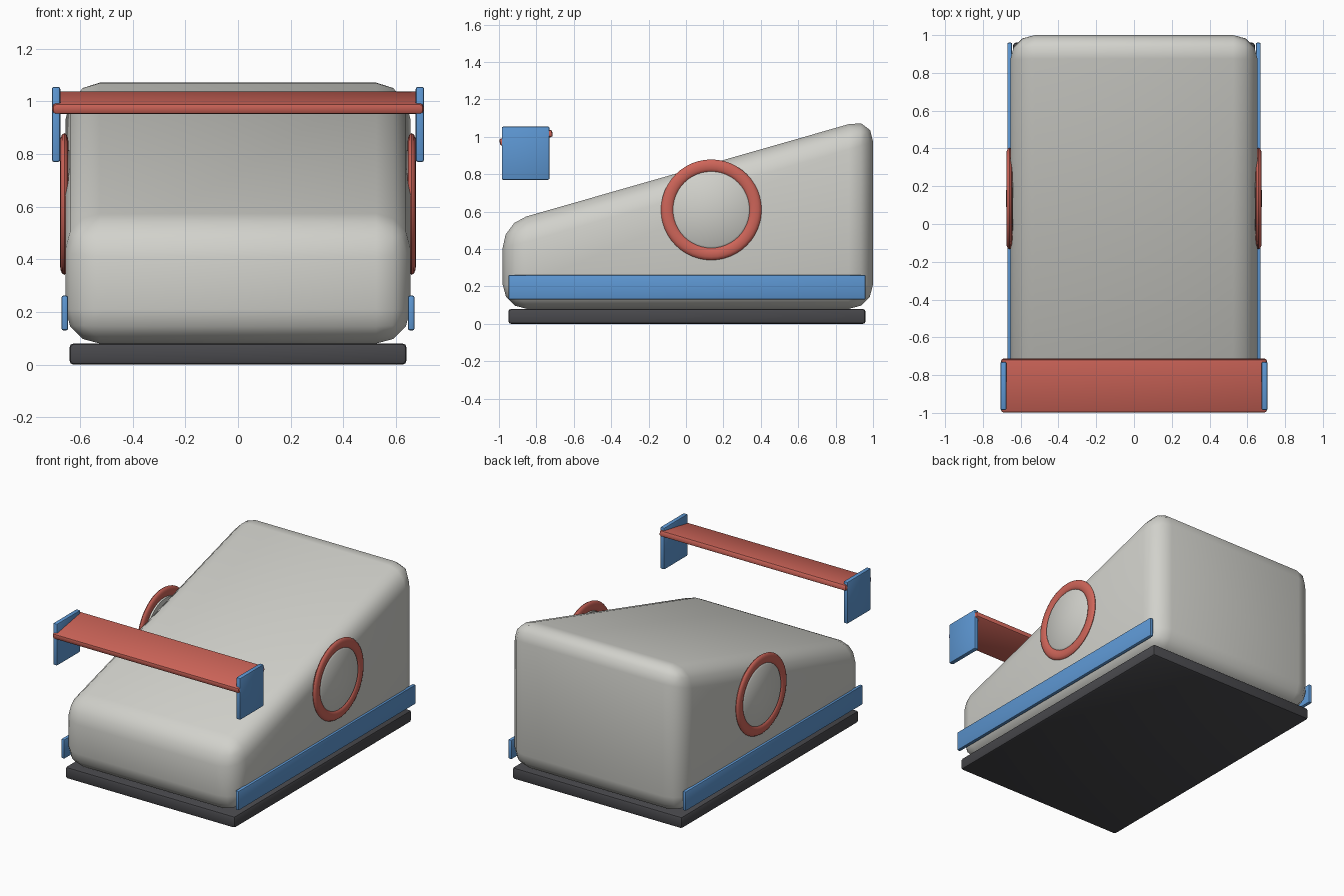
import bpy, bmesh, math
from mathutils import Matrix

cube = bpy.data.objects.get("Cube")
if cube:
    bpy.data.objects.remove(cube, do_unlink=True)


def material(name, rgb):
    m = bpy.data.materials.new(name)
    m.use_nodes = True
    m.diffuse_color = (*rgb, 1)
    m.node_tree.nodes["Principled BSDF"].inputs["Base Color"].default_value = (*rgb, 1)
    return m


GREY = material("light grey", (0.64, 0.64, 0.60))
RED = material("coral red", (0.62, 0.13, 0.10))
BLUE = material("sky blue", (0.11, 0.31, 0.65))
DARK = material("charcoal", (0.065, 0.065, 0.072))


def finish(name, bm, mat, bevel=0, segments=2, angle=40):
    bmesh.ops.recalc_face_normals(bm, faces=bm.faces)
    if bevel:
        bmesh.ops.bevel(bm, geom=[e for e in bm.edges if e.calc_face_angle(0) > 0.6],
                        offset=bevel, segments=segments, profile=0.5, affect='EDGES')
    mesh = bpy.data.meshes.new(name)
    bm.to_mesh(mesh)
    bm.free()
    mesh.materials.append(mat)
    ob = bpy.data.objects.new(name, mesh)
    bpy.context.collection.objects.link(ob)
    bpy.ops.object.select_all(action='DESELECT')
    ob.select_set(True)
    bpy.context.view_layer.objects.active = ob
    bpy.ops.object.shade_smooth_by_angle(angle=math.radians(angle))
    return ob


def box(name, low, high, mat, bevel, tilt=0):
    bm = bmesh.new()
    size = [b - a for a, b in zip(low, high)]
    centre = [(a + b) / 2 for a, b in zip(low, high)]
    bmesh.ops.create_cube(bm, size=1, matrix=Matrix.Translation(centre)
                          @ Matrix.Rotation(tilt, 4, 'X') @ Matrix.Diagonal((*size, 1)))
    return finish(name, bm, mat, bevel)


def turned(name, profile, centre, side, mat):
    """Spin (radius, x) points around the sideways axis; closed profile loop."""
    bm = bmesh.new()
    steps = 48
    rings = []
    for i in range(steps):
        a = math.tau * i / steps
        rings.append([bm.verts.new((side * x, centre[0] + r * math.cos(a), centre[1] + r * math.sin(a)))
                      for r, x in profile])
    n = len(profile)
    for i in range(steps):
        p, q = rings[i], rings[(i + 1) % steps]
        for j in range(n):
            k = (j + 1) % n
            bm.faces.new((p[j], p[k], q[k], q[j]))
    bmesh.ops.remove_doubles(bm, verts=bm.verts, dist=0.0001)
    return finish(name, bm, mat)


# Wedge body with broad rounded edges
bm = bmesh.new()
outline = [(-0.98, 0.08), (1.0, 0.08), (1.0, 1.105), (-0.98, 0.538)]
loops = [[bm.verts.new((x, y, z)) for y, z in outline] for x in (-0.655, 0.655)]
for loop in loops:
    bm.faces.new(loop)
for i in range(4):
    j = (i + 1) % 4
    bm.faces.new((loops[0][i], loops[0][j], loops[1][j], loops[1][i]))
finish("body", bm, GREY, bevel=0.13, segments=3)

# Base plate
box("base_plate", (-0.64, -0.95, 0), (0.64, 0.96, 0.08), DARK, 0.015)

# Tilted wing blade
box("wing_blade", (-0.704, -0.998, 0.975), (0.704, -0.712, 1.015), RED, 0.012,
    tilt=math.radians(10))

# Paired side parts
hub = (0.135, 0.61)
for side, label in ((1, "left"), (-1, "right")):
    def span(a, b):
        return sorted((side * a, side * b))
    a, b = span(0.675, 0.707)
    box(label + "_wing_endplate", (a, -0.985, 0.77), (b, -0.73, 1.055), BLUE, 0.008)
    a, b = span(0.645, 0.671)
    box(label + "_side_strip", (a, -0.95, 0.13), (b, 0.96, 0.262), BLUE, 0.008)
    ring = [(0.235 + 0.034 * math.cos(math.tau * i / 12), 0.66 + 0.016 * math.sin(math.tau * i / 12))
            for i in range(12)]
    turned(label + "_ring", ring, hub, side, RED)
    disc = [(0, 0.64), (0.205, 0.64), (0.205, 0.666), (0.195, 0.674), (0, 0.677)]
    turned(label + "_disc", disc, hub, side, GREY)
